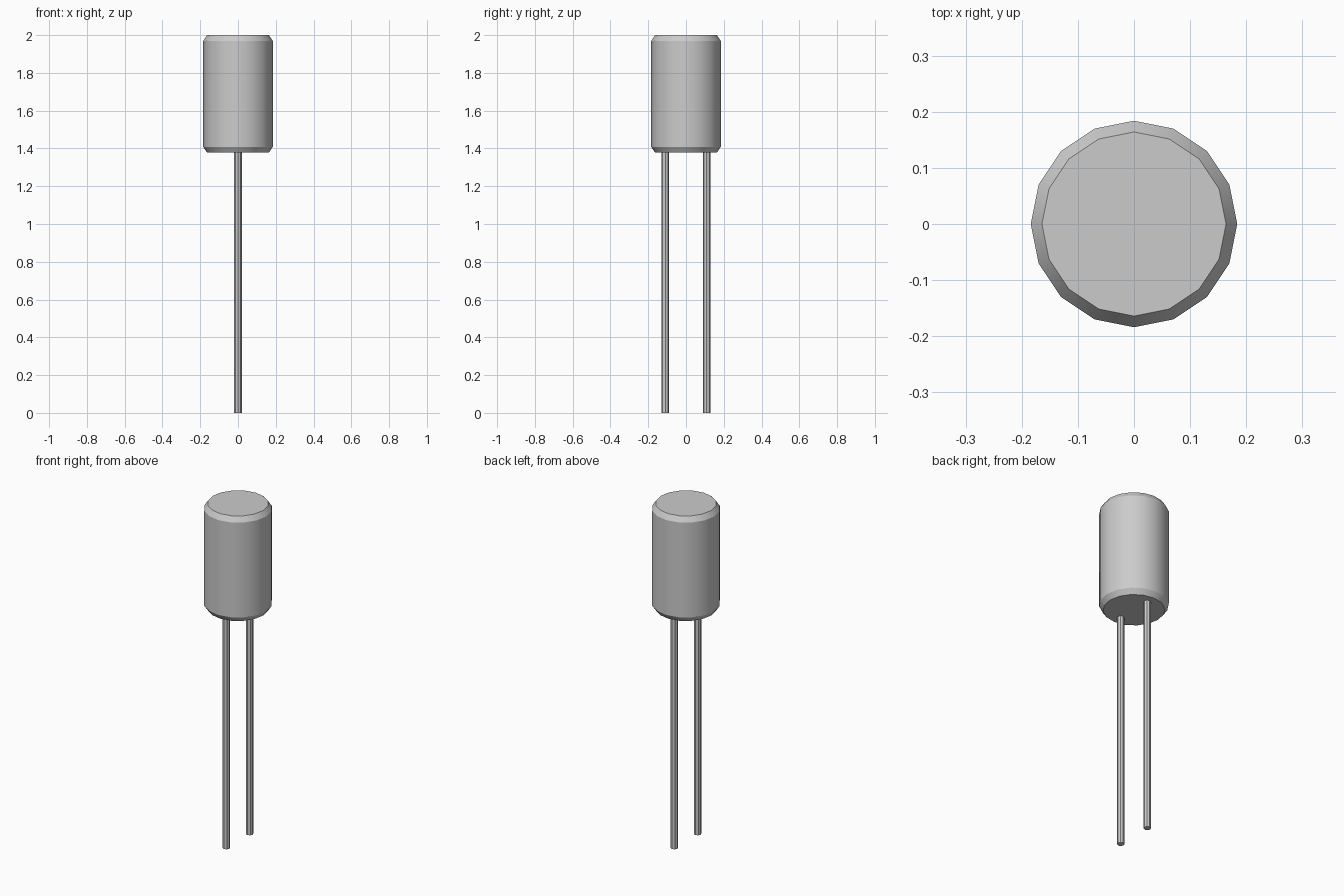
import bpy, bmesh, math

if "Cube" in bpy.data.objects:
    bpy.data.objects.remove(bpy.data.objects["Cube"])


def lathe(name, profile, sides, x=0.0, y=0.0):
    """Closed, capped solid of revolution from (radius, z) points, bottom to top."""
    bm = bmesh.new()
    rings = []
    for r, z in profile:
        rings.append([bm.verts.new((x + r * math.cos(2 * math.pi * i / sides),
                                    y + r * math.sin(2 * math.pi * i / sides), z))
                      for i in range(sides)])
    for low, high in zip(rings, rings[1:]):
        for i in range(sides):
            j = (i + 1) % sides
            bm.faces.new((low[i], low[j], high[j], high[i]))
    bm.faces.new(rings[0][::-1])
    bm.faces.new(rings[-1])
    mesh = bpy.data.meshes.new(name)
    bm.to_mesh(mesh)
    bm.free()
    obj = bpy.data.objects.new(name, mesh)
    bpy.context.collection.objects.link(obj)
    # Smooth round the sides, keep chamfers and caps crisp
    bpy.ops.object.select_all(action='DESELECT')
    obj.select_set(True)
    bpy.context.view_layer.objects.active = obj
    bpy.ops.object.shade_smooth_by_angle(angle=math.radians(30))
    return obj


# Cylindrical can with chamfered rims
lathe("can_body", [(0.164, 1.378), (0.184, 1.408), (0.184, 1.97), (0.164, 2.0)], 16)

# Pair of wire leads
for label, y in (("front", -0.109), ("back", 0.109)):
    lathe(f"{label}_lead", [(0.02, 0.0), (0.02, 1.38)], 8, y=y)
